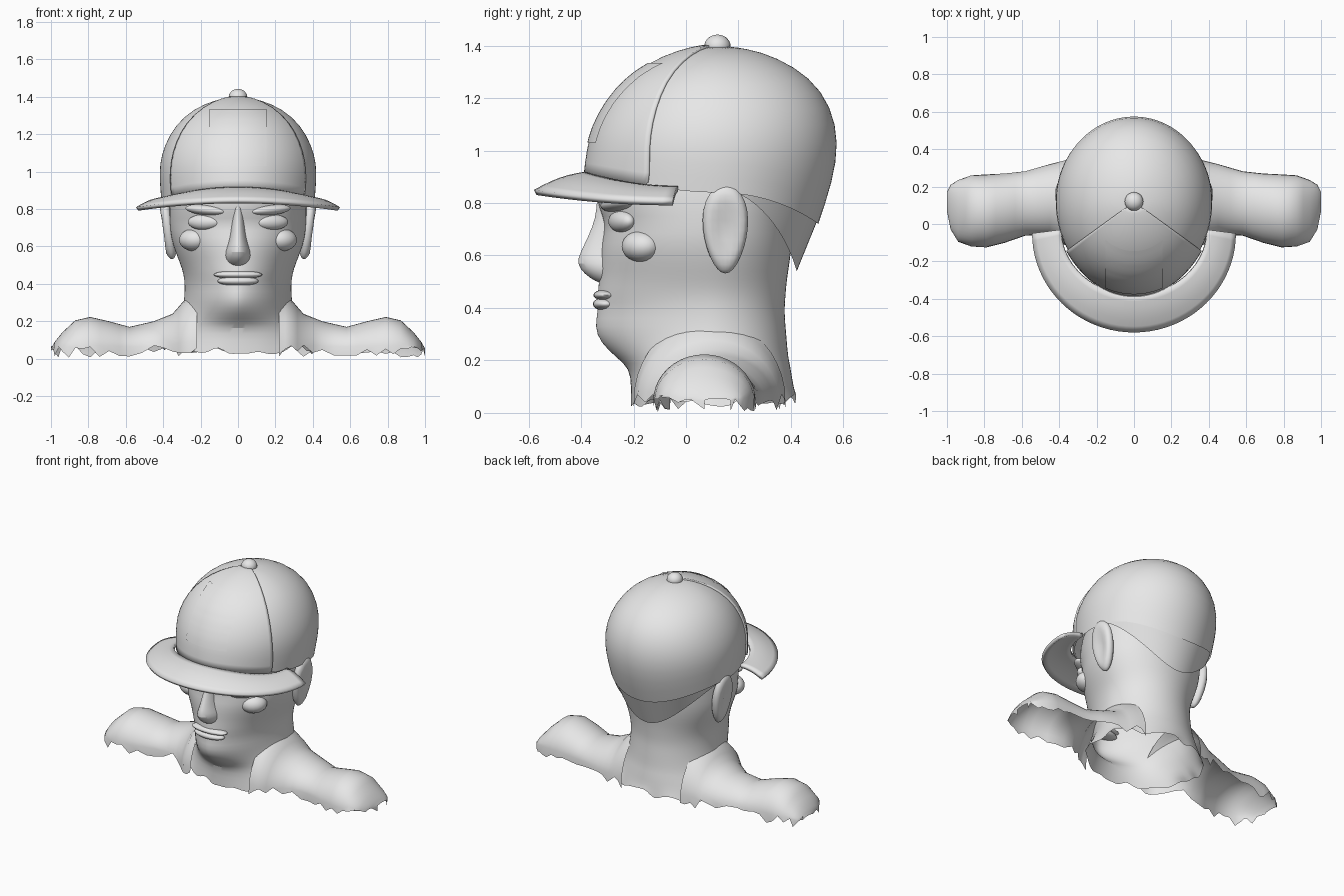
import bpy, bmesh, math, random
from mathutils import Matrix, Vector

if "Cube" in bpy.data.objects:
    bpy.data.objects.remove(bpy.data.objects["Cube"])

random.seed(4)
grey = bpy.data.materials.new("clay grey")
grey.diffuse_color = (0.8, 0.8, 0.8, 1)
grey.use_nodes = True
grey.node_tree.nodes["Principled BSDF"].inputs["Base Color"].default_value = grey.diffuse_color


def finish(name, bm, subsurf=0, thick=0, angle=45):
    """Turn a bmesh into a smooth shaded, coloured object."""
    bmesh.ops.remove_doubles(bm, verts=bm.verts, dist=0.0005)
    bmesh.ops.recalc_face_normals(bm, faces=bm.faces)
    me = bpy.data.meshes.new(name)
    bm.to_mesh(me)
    bm.free()
    me.materials.append(grey)
    ob = bpy.data.objects.new(name, me)
    bpy.context.collection.objects.link(ob)
    bpy.ops.object.select_all(action='DESELECT')
    ob.select_set(True)
    bpy.context.view_layer.objects.active = ob
    bpy.ops.object.shade_smooth_by_angle(angle=math.radians(angle))
    if subsurf:
        m = ob.modifiers.new("smooth", 'SUBSURF')
        m.levels = m.render_levels = subsurf
    if thick:
        m = ob.modifiers.new("thickness", 'SOLIDIFY')
        m.thickness = thick
        m.offset = -1
    return ob


def skin(name, rows, closed=False, **kw):
    """Surface through rows of points of equal length."""
    bm = bmesh.new()
    vs = [[bm.verts.new(p) for p in r] for r in rows]
    n = len(rows[0])
    for a, b in zip(vs, vs[1:]):
        for i in range(n if closed else n - 1):
            j = (i + 1) % n
            bm.faces.new((a[i], a[j], b[j], b[i]))
    return finish(name, bm, **kw)


def spow(v, p):
    return math.copysign(abs(v) ** p, v)


def ring(z, w, yf, yb, yc, n=2.0, count=48, jag=0):
    """Horizontal section whose front half has its own roundness."""
    pts = []
    for i in range(count):
        a = 2 * math.pi * i / count
        s, c = math.sin(a), math.cos(a)
        if c > 0:
            x, y = w * spow(s, 2 / n), yc + (yf - yc) * c ** (2 / n)
        else:
            x, y = w * s, yc - (yb - yc) * c
        pts.append((x, y, z + random.uniform(-jag, jag)))
    return pts


def ellipsoid(name, loc, size, rot=(0, 0, 0), shape=None):
    bm = bmesh.new()
    bmesh.ops.create_uvsphere(bm, u_segments=20, v_segments=14, radius=1)
    if shape:
        for v in bm.verts:
            shape(v.co)
    m = Matrix.Translation(loc)
    for ax, r in zip("XYZ", rot):
        m = m @ Matrix.Rotation(math.radians(r), 4, ax)
    bm.transform(m @ Matrix.Diagonal((*size, 1)))
    return finish(name, bm, angle=60)


# Head and neck, open along a torn lower edge
head = [(.05, .40, -.21, .42, 2, .035), (.10, .36, -.21, .41, 2, 0),
        (.17, .325, -.215, .40, 2, 0), (.21, .31, -.265, .39, 1.75, 0),
        (.27, .295, -.33, .385, 1.6, 0), (.33, .287, -.35, .38, 1.65, 0),
        (.39, .285, -.335, .375, 1.7, 0), (.45, .29, -.34, .38, 1.8, 0),
        (.51, .31, -.33, .385, 1.85, 0), (.57, .335, -.33, .395, 1.9, 0),
        (.65, .36, -.325, .405, 2, 0), (.72, .365, -.305, .41, 2, 0),
        (.78, .368, -.335, .42, 2, 0), (.86, .365, -.345, .44, 2, 0),
        (.97, .35, -.31, .44, 2, 0), (1.08, .28, -.22, .38, 2, 0),
        (1.13, .001, .09, .11, 2, 0)]
skin("head_and_neck", [ring(z, w, f, b, .1, n, jag=j) for z, w, f, b, n, j in head],
     closed=True, subsurf=1)

# Nose
nose = [(.81, .03, -.34), (.74, .032, -.345), (.67, .042, -.375), (.61, .055, -.405),
        (.57, .072, -.42), (.53, .07, -.39), (.50, .045, -.345), (.49, .02, -.31)]
skin("nose", [ring(z, w, f, -.24, -.29, 1.8, 20) for z, w, f in nose],
     closed=True, subsurf=1)

# Lips
ellipsoid("upper_lip", (0, -.305, .449), (.13, .048, .022))
ellipsoid("lower_lip", (0, -.305, .415), (.11, .05, .026))


# Shallow bowl in the outer face of the ear, tapering to the lobe
def ear_shape(co):
    d = math.hypot(co.y, co.z)
    if co.x > 0 and d < .75:
        co.x -= .7 * (1 - d / .75) ** .7
    co.y *= 1 + .2 * co.z


for side, sx in (("right", 1), ("left", -1)):
    # Facial features and ears
    ellipsoid(side + "_eye", (sx * .18, -.245, .73), (.095, .04, .042), (0, 0, sx * 22))
    ellipsoid(side + "_brow", (sx * .17, -.262, .795), (.12, .05, .028), (0, sx * -5, sx * 22))
    ellipsoid(side + "_cheekbone", (sx * .235, -.17, .635), (.085, .07, .06), (0, 0, sx * 35))
    if sx > 0:
        ellipsoid("right_ear", (.375, .15, .70), (.045, .085, .17), (0, 8, 0), ear_shape)
    else:
        ear = ellipsoid("left_ear", (0, 0, 0), (.045, .085, .17), (0, 8, 0), ear_shape)
        ear.data.transform(Matrix.Translation((-.375, .15, .70)) @ Matrix.Diagonal((-1, 1, 1, 1)))
        ear.data.flip_normals()

    # Shoulder: arched sections running outwards
    sections = [(.22, .09, .29, .36), (.285, .09, .275, .315), (.35, .11, .235, .24),
                (.45, .13, .19, .20), (.58, .11, .172, .17), (.69, .085, .185, .20),
                (.79, .07, .195, .223), (.87, .07, .19, .205), (.94, .07, .165, .14),
                (.98, .09, .12, .09), (1.0, .12, .05, .055)]
    rows = []
    fine = []
    for a, b in zip(sections, sections[1:]):
        fine += [a, tuple((p + q) / 2 for p, q in zip(a, b))]
    for x, yc, hy, top in fine + [sections[-1]]:
        row = []
        for i in range(21):
            t = math.pi * i / 20
            drop = random.uniform(-.04, .03) if i in (0, 20) else 0
            row.append((sx * x, yc - hy * math.cos(t),
                        .045 + drop + max(top - .045, 0) * math.sin(t)))
        rows.append(row)
    skin(side + "_shoulder", rows)

# Cap profiles as (radius, height) from the rim to the apex
FRONT = [(.5, .91), (.49, 1.0), (.47, 1.08), (.42, 1.18), (.33, 1.285), (.2, 1.357), (.09, 1.39), (0, 1.4)]
SIDE = [(.41, .84), (.42, .95), (.42, 1.04), (.395, 1.14), (.335, 1.25), (.24, 1.335), (.12, 1.385), (0, 1.4)]
BACK = [(.385, .72), (.44, .88), (.465, 1.03), (.435, 1.17), (.355, 1.28), (.225, 1.357), (.11, 1.39), (0, 1.4)]


def dome(a, k, grow=1.0):
    """Cap point at angle a from the front and profile step k."""
    s, c = math.sin(a), math.cos(a)
    ry, zy = (FRONT if c > 0 else BACK)[k]
    rx, zx = SIDE[k]
    r = 0 if rx == 0 else 1 / math.sqrt((c / ry) ** 2 + (s / rx) ** 2)
    z = c * c * zy + s * s * zx
    return Vector((r * s * grow, .12 - r * c * grow, 1 + (z - 1) * grow))


# Cap crown
skin("cap_crown", [[dome(2 * math.pi * i / 48, k) for i in range(48)] for k in range(8)],
     closed=True, subsurf=1)

# Raised front panel with side seams
seam = math.radians(54)
panel = skin("cap_front_panel",
             [[dome(seam * (i / 10 - 1), k, 1.022) for i in range(21)] for k in range(8)],
             subsurf=1, thick=.014)

# Thin square patch laid on the front panel
bm = bmesh.new()
bmesh.ops.create_grid(bm, x_segments=16, y_segments=16, size=.15)
bm.transform(Matrix.Translation((0, -.8, 1.18)) @ Matrix.Rotation(math.pi / 2, 4, 'X'))
patch = finish("cap_front_patch", bm)
wrap = patch.modifiers.new("lay on panel", 'SHRINKWRAP')
wrap.target = panel
wrap.wrap_method = 'PROJECT'
wrap.use_project_y = True
wrap.use_project_x = wrap.use_project_z = False
wrap.use_positive_direction = wrap.use_negative_direction = True
wrap.wrap_mode = 'ABOVE_SURFACE'
wrap.offset = .005

# Back band dropping below the rim
rows = [[], [], []]
for i in range(33):
    a = math.pi + math.radians(78) * (i / 16 - 1)
    c = -math.cos(a)
    drop = .18 * (max(c - .2, 0) / .8) ** 1.2
    p = dome(a, 0)
    for j in range(3):
        f = j / 2
        shrink = .985 - .2 * f * drop / .18
        rows[j].append((p.x * shrink, .12 + (p.y - .12) * shrink, p.z + .01 - (drop + .01) * f))
skin("cap_back_band", rows)

# Brim, curving down towards its ends
rows = []
for j in range(7):
    f = j / 6
    row = []
    for i in range(41):
        u = math.pi / 2 * (i / 20 - 1)
        s, c = math.sin(u), math.cos(u)
        inner = Vector((.39 * s, -.03 - .35 * c, .92 - .055 * s * s))
        outer = Vector((.545 * s, -.05 - .53 * c, .85 - .04 * s * s))
        p = inner.lerp(outer, f)
        p.z += .012 * math.sin(math.pi * f)
        row.append(p)
    rows.append(row)
brim = skin("cap_brim", rows, thick=.022)
if sum(p.normal.z for p in brim.data.polygons) < 0:
    brim.data.flip_normals()

# Button on top
ellipsoid("cap_button", (0, .12, 1.397), (.05, .05, .045))
